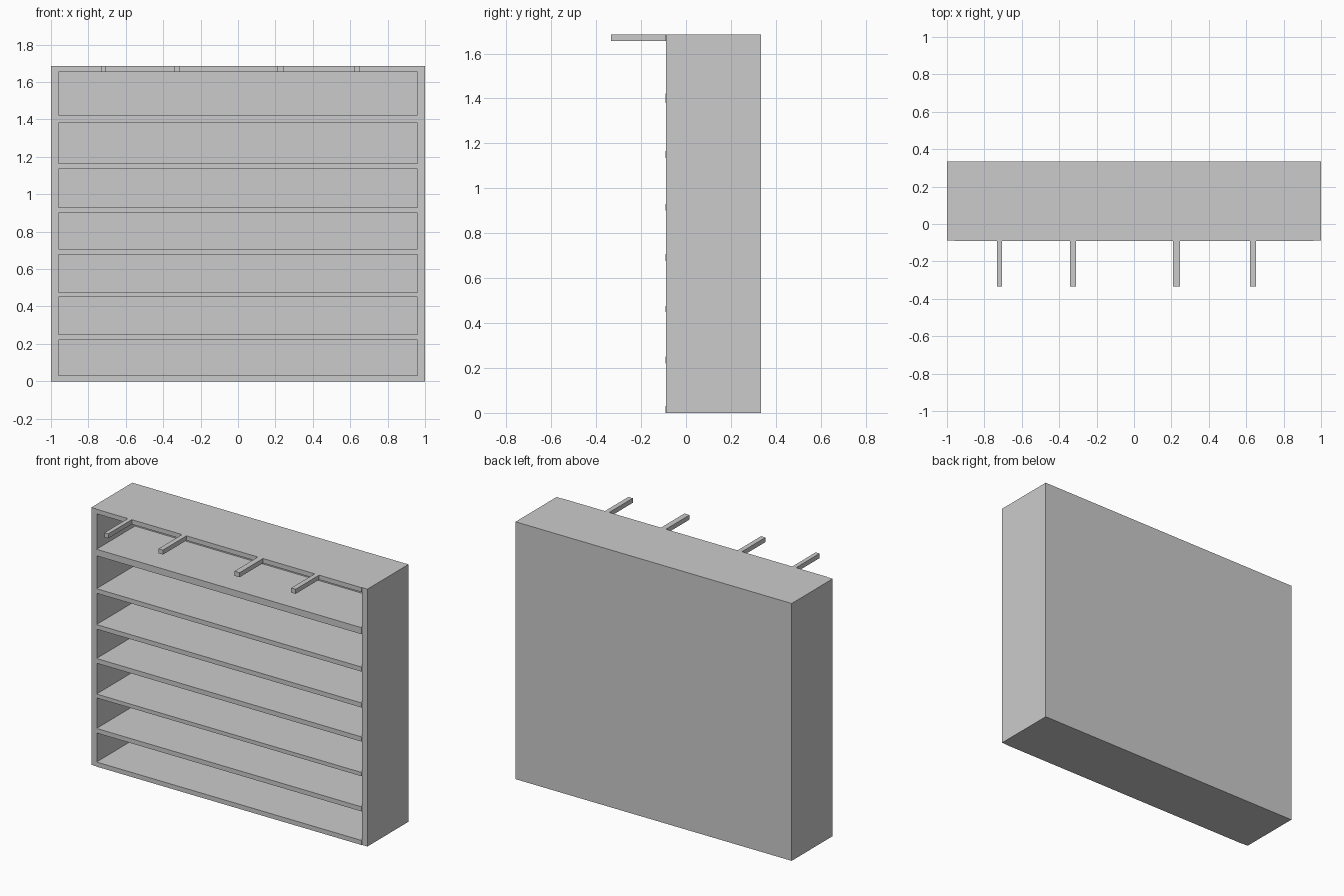
import bpy, bmesh

if "Cube" in bpy.data.objects:
    bpy.data.objects.remove(bpy.data.objects["Cube"])

FRONT, BACK, INNER_BACK = -0.089, 0.335, 0.305
SHELF_FRONT = -0.092
HEIGHT, INNER_X = 1.685, 0.96
FLOOR, CEILING = 0.03, 1.655


def box_bmesh(x0, x1, y0, y1, z0, z1):
    bm = bmesh.new()
    bmesh.ops.create_cube(bm, size=1)
    for v in bm.verts:
        v.co.x = x1 if v.co.x > 0 else x0
        v.co.y = y1 if v.co.y > 0 else y0
        v.co.z = z1 if v.co.z > 0 else z0
    return bm


def add_object(name, bm):
    mesh = bpy.data.meshes.new(name)
    bm.normal_update()
    bm.to_mesh(mesh)
    bm.free()
    obj = bpy.data.objects.new(name, mesh)
    bpy.context.collection.objects.link(obj)
    return obj


def add_box(name, *bounds):
    return add_object(name, box_bmesh(*bounds))


# Cabinet shell: solid box with its front inset and pushed back
bm = box_bmesh(-1, 1, FRONT, BACK, 0, HEIGHT)
bm.normal_update()
front = min(bm.faces, key=lambda f: f.calc_center_median().y)
bmesh.ops.inset_region(bm, faces=[front], thickness=0.02, use_even_offset=True)
for v in front.verts:
    v.co.x = INNER_X if v.co.x > 0 else -INNER_X
    v.co.z = CEILING if v.co.z > HEIGHT / 2 else FLOOR
pocket = bmesh.ops.extrude_discrete_faces(bm, faces=[front])["faces"][0]
for v in pocket.verts:
    v.co.y = INNER_BACK
add_object("cabinet_shell", bm)

# Shelves, slightly proud of the side panels
shelves = [(0.22, 0.25), (0.45, 0.475), (0.677, 0.708),
           (0.90, 0.93), (1.135, 1.165), (1.38, 1.423)]
for i, (z0, z1) in enumerate(shelves, 1):
    add_box(f"shelf_{i}", -INNER_X, INNER_X, SHELF_FRONT, INNER_BACK, z0, z1)

# Thin front edges of the bottom and top boards
add_box("bottom_board_edge", -INNER_X, INNER_X, SHELF_FRONT, FRONT, 0, FLOOR)
add_box("top_board_edge", -INNER_X, INNER_X, SHELF_FRONT, FRONT, CEILING, HEIGHT)

# Hanging bars reaching forward from the top board
bars = [(-0.733, -0.705), (-0.341, -0.309), (0.209, 0.246), (0.62, 0.652)]
for i, (x0, x1) in enumerate(bars, 1):
    add_box(f"hanging_bar_{i}", x0, x1, -0.335, SHELF_FRONT, CEILING, HEIGHT)
